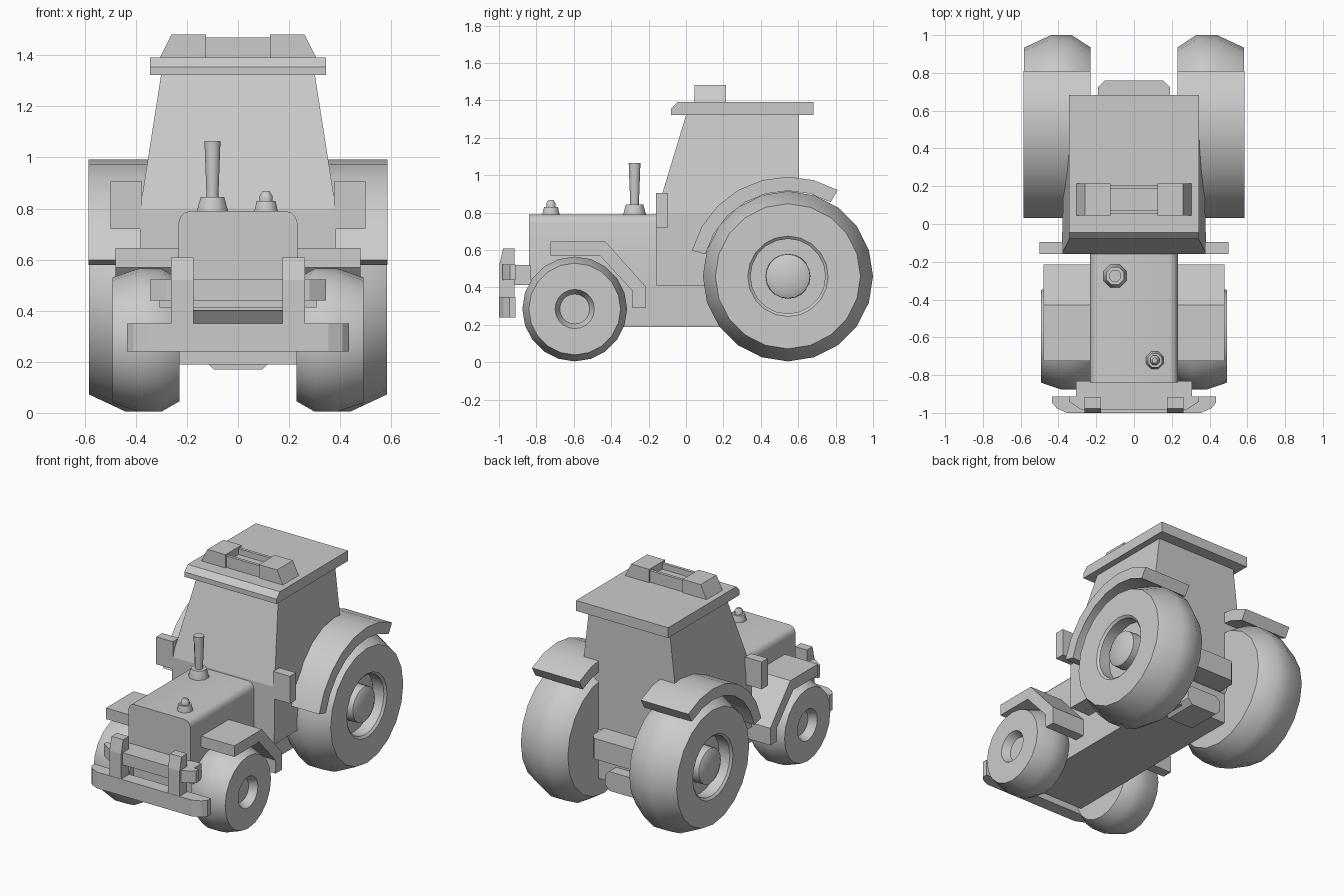
import bpy, bmesh
from math import sin, cos, radians, pi

if "Cube" in bpy.data.objects:
    bpy.data.objects.remove(bpy.data.objects["Cube"])


def finish(bm, name, mirror=False, smooth=None):
    bmesh.ops.recalc_face_normals(bm, faces=bm.faces)
    me = bpy.data.meshes.new(name)
    bm.to_mesh(me)
    bm.free()
    ob = bpy.data.objects.new(name, me)
    bpy.context.collection.objects.link(ob)
    if mirror:
        m = ob.modifiers.new("mirror", 'MIRROR')
        m.use_mirror_merge = False
    if smooth:
        bpy.ops.object.select_all(action='DESELECT')
        ob.select_set(True)
        bpy.context.view_layer.objects.active = ob
        bpy.ops.object.shade_smooth_by_angle(angle=radians(smooth))
    return ob


def loft(name, rings, **kw):
    """Skin equal-length rings of points and cap both ends."""
    bm = bmesh.new()
    vs = [[bm.verts.new(p) for p in r] for r in rings]
    n = len(vs[0])
    for a, b in zip(vs, vs[1:]):
        for i in range(n):
            j = (i + 1) % n
            bm.faces.new((a[i], a[j], b[j], b[i]))
    bm.faces.new(vs[0])
    bm.faces.new(vs[-1])
    return finish(bm, name, **kw)


def side_prism(name, pts, x0, x1, **kw):
    return loft(name, [[(x, y, z) for y, z in pts] for x in (x0, x1)], **kw)


def front_prism(name, pts, y0, y1, **kw):
    return loft(name, [[(x, y, z) for x, z in pts] for y in (y0, y1)], **kw)


def top_prism(name, pts, z0, z1, **kw):
    return loft(name, [[(x, y, z) for x, y in pts] for z in (z0, z1)], **kw)


def box(name, x0, x1, y0, y1, z0, z1, **kw):
    return top_prism(name, [(x0, y0), (x1, y0), (x1, y1), (x0, y1)], z0, z1, **kw)


def lathe_x(name, prof, y, z, n, **kw):
    return loft(name, [[(x, y + r * sin(2 * pi * i / n), z + r * cos(2 * pi * i / n))
                        for i in range(n)] for x, r in prof], smooth=40, **kw)


def lathe_z(name, prof, x, y, n):
    return loft(name, [[(x + r * cos(2 * pi * (i + .5) / n), y + r * sin(2 * pi * (i + .5) / n), z)
                        for i in range(n)] for z, r in prof], smooth=50)


# Wheels with recessed rims and axles
lathe_x("rear_wheel", [(.23, .12), (.23, .39), (.33, .455), (.44, .455), (.583, .388),
                       (.583, .215), (.57, .2), (.49, .2), (.49, .12), (.56, .118), (.575, .09)],
        .545, .46, 20, mirror=True)
lathe_x("front_wheel", [(.23, .1), (.23, .24), (.3, .28), (.39, .28), (.492, .245),
                        (.492, .105), (.44, .08)], -.595, .285, 20, mirror=True)
lathe_x("rear_axle", [(-.3, .09), (.3, .09)], .545, .46, 12)
lathe_x("front_axle", [(-.3, .07), (.3, .07)], -.595, .285, 12)

# Rear fenders: thick arc following the tyre
angs = [radians(165 - 15 * i) for i in range(8)]
arc = [(.545 + .532 * cos(a), .46 + .532 * sin(a)) for a in angs]
arc += [(.545 + .457 * cos(a), .46 + .457 * sin(a)) for a in reversed(angs)]
side_prism("rear_fender", arc, .23, .585, mirror=True, smooth=30)

# Front fenders
side_prism("front_fender", [(-.725, .645), (-.43, .645), (-.215, .405), (-.215, .29),
                            (-.285, .29), (-.285, .38), (-.46, .57), (-.725, .57)],
           .2, .48, mirror=True)

# Chassis and hood
side_prism("chassis", [(-.84, .41), (-.79, .35), (-.79, .19), (.605, .19), (.605, .41)], -.232, .232)
r = .045
hood = [(-.232, .4), (.232, .4)]
for cx, a0 in ((.187, 0), (-.187, 90)):
    hood += [(cx + r * cos(radians(a0 + t)), .745 + r * sin(radians(a0 + t))) for t in (0, 30, 60, 90)]
front_prism("hood", hood, -.84, -.1, smooth=40)

# Cab
def cab_ring(z, xf, xb, yf):
    return [(-xf, yf, z), (xf, yf, z), (xb, .605, z), (-xb, .605, z)]

loft("cab", [cab_ring(.41, .383, .362, -.16), cab_ring(.8, .383, .362, -.158),
             cab_ring(1.33, .3, .3, .003)])
box("mirror", .375, .5, -.16, -.095, .72, .905, mirror=True)

# Roof and light bar
side_prism("roof", [(-.08, 1.322), (-.08, 1.355), (-.045, 1.392), (.683, 1.392), (.683, 1.322)],
           -.345, .345)
front_prism("roof_light_end", [(.125, 1.385), (.308, 1.385), (.26, 1.482), (.125, 1.482)],
            .045, .215, mirror=True)
box("roof_light_front_wall", -.125, .125, .055, .075, 1.385, 1.47)
box("roof_light_back_wall", -.125, .125, .185, .205, 1.385, 1.47)
box("roof_light_floor", -.125, .125, .07, .19, 1.385, 1.43)

# Exhaust and filler cap
lathe_z("exhaust", [(.78, .066), (.79, .066), (.845, .05), (.845, .025), (1.065, .034)], -.1, -.275, 8)
lathe_z("filler_cap", [(.78, .05), (.79, .05), (.83, .04), (.83, .027), (.85, .027), (.868, .014)],
        .11, -.722, 8)

# Front bumper
top_prism("bumper_bar", [(-.435, -.912), (-.435, -.945), (-.41, -.975), (-.355, -1), (.355, -1),
                         (.41, -.975), (.435, -.945), (.435, -.912)], .24, .35)
side_prism("bumper_post", [(-.998, .245), (-.998, .52), (-.978, .608), (-.917, .608), (-.917, .245)],
           .175, .262, mirror=True)
top_prism("bumper_crossbar", [(-.345, -.912), (-.345, -.94), (-.28, -.982), (.28, -.982),
                              (.345, -.94), (.345, -.912)], .44, .522)
box("bumper_mount", -.308, .308, -.92, -.83, .413, .52)

# Rear hitch
top_prism("hitch_box", [(-.19, .6), (.19, .6), (.19, .725), (.155, .76), (-.155, .76), (-.19, .725)],
          .4, .54)
front_prism("drawbar", [(-.13, .205), (-.095, .17), (.095, .17), (.13, .205), (.13, .27),
                        (.1, .3), (-.1, .3), (-.13, .27)], .45, .68)
